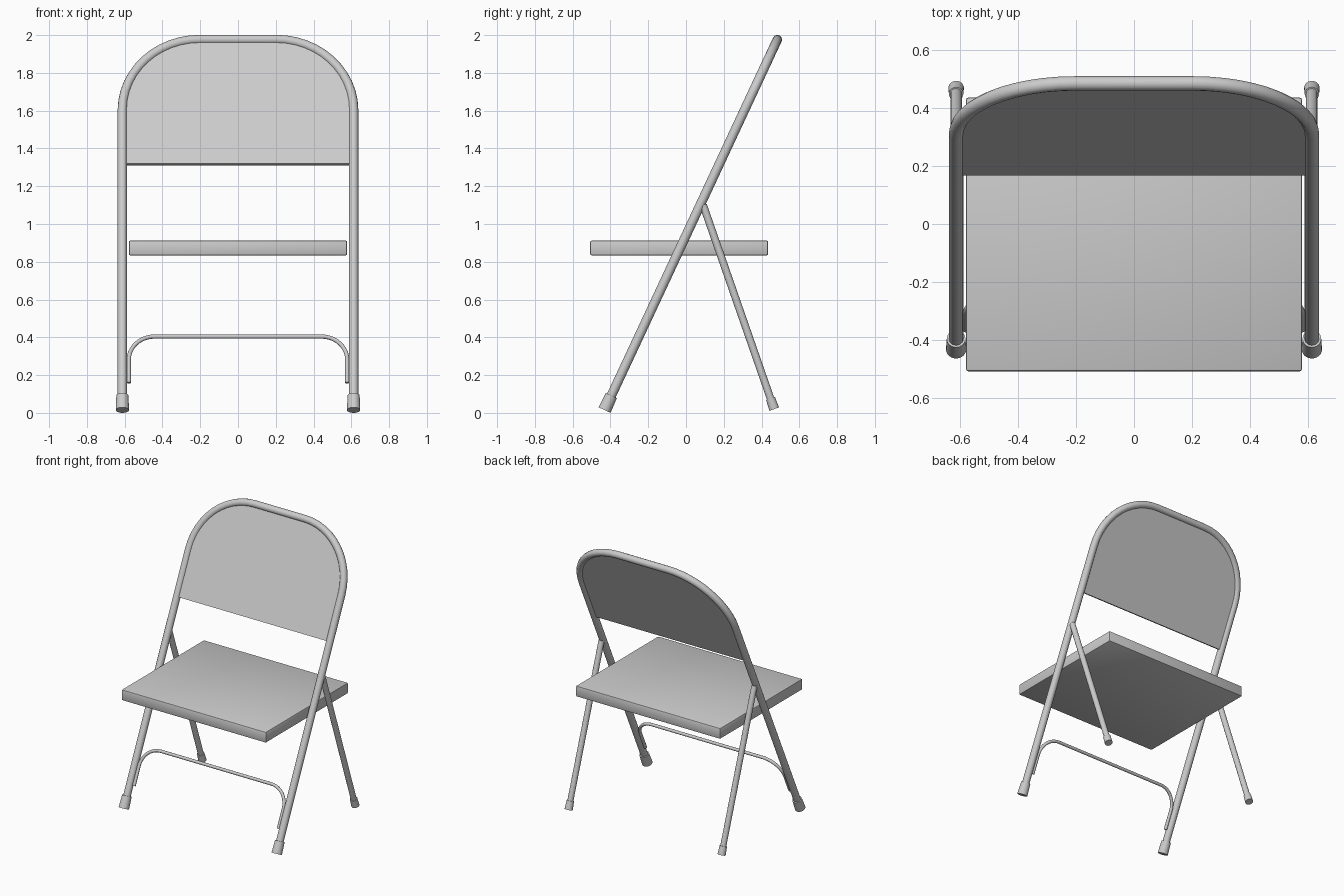
import bpy
import bmesh
from math import sin, cos, pi, radians
from mathutils import Matrix, Vector

cube = bpy.data.objects.get("Cube")
if cube:
    bpy.data.objects.remove(cube, do_unlink=True)

# Painted metal, used on every part
paint = bpy.data.materials.new("light_grey")
paint.use_nodes = True
grey = (0.6, 0.6, 0.6, 1)
paint.diffuse_color = grey
paint.node_tree.nodes["Principled BSDF"].inputs["Base Color"].default_value = grey

# Leaning plane shared by the frame, backrest and stretcher
TILT = radians(25)
LEAN = Matrix.Translation((0, -0.431, 0.015)) @ Matrix.Rotation(-TILT, 4, 'X')
SIDE = 0.612      # half width between tube centres
TOP = 2.164       # frame length along the lean
BEND = 0.41       # radius of the top bends


def along(z):
    """Distance up the leaning plane for a given height."""
    return (z - 0.015) / cos(TILT)


def finish(obj, smooth=True):
    obj.data.materials.clear()
    obj.data.materials.append(paint)
    if smooth:
        bpy.ops.object.select_all(action='DESELECT')
        obj.select_set(True)
        bpy.context.view_layer.objects.active = obj
        bpy.ops.object.shade_smooth_by_angle(angle=radians(40))
    return obj


def mesh_object(name, bm):
    bmesh.ops.recalc_face_normals(bm, faces=bm.faces[:])
    mesh = bpy.data.meshes.new(name)
    bm.to_mesh(mesh)
    bm.free()
    obj = bpy.data.objects.new(name, mesh)
    bpy.context.collection.objects.link(obj)
    return obj


def arch(half, bottom, top, bend, steps=12):
    """Upside-down U in the leaning plane, from left foot to right foot."""
    left = [(half, bottom)]
    for i in range(steps + 1):
        a = pi / 2 * i / steps
        left.append((half - bend + bend * cos(a), top - bend + bend * sin(a)))
    outline = left + [(-x, v) for x, v in reversed(left)]
    return [LEAN @ Vector((x, 0, v)) for x, v in outline]


def tube(name, points, radius):
    curve = bpy.data.curves.new(name, 'CURVE')
    curve.dimensions = '3D'
    curve.bevel_depth = radius
    curve.bevel_resolution = 4
    curve.use_fill_caps = True
    spline = curve.splines.new('POLY')
    spline.points.add(len(points) - 1)
    for p, co in zip(spline.points, points):
        p.co = (*co, 1)
    obj = bpy.data.objects.new(name, curve)
    bpy.context.collection.objects.link(obj)
    bpy.ops.object.select_all(action='DESELECT')
    obj.select_set(True)
    bpy.context.view_layer.objects.active = obj
    bpy.ops.object.convert(target='MESH')
    return finish(bpy.context.view_layer.objects.active)


def foot_cap(name, base, tip, length, radius):
    """Slightly tapered sleeve at the bottom of a leg."""
    axis = (tip - base).normalized()
    bm = bmesh.new()
    bmesh.ops.create_cone(bm, cap_ends=True, segments=24, radius1=radius,
                          radius2=radius * 0.92, depth=length)
    turn = axis.to_track_quat('Z', 'Y').to_matrix().to_4x4()
    bm.transform(Matrix.Translation(base + axis * length / 2) @ turn)
    finish(mesh_object(name, bm))


# Bent tube frame and thin stretcher between the front legs
tube("main_frame", arch(SIDE, 0.01, TOP, BEND), 0.025)
tube("front_stretcher", arch(0.578, along(0.16), along(0.404), 0.135), 0.011)

# Backrest sheet filling the arch
bm = bmesh.new()
rim = arch(SIDE - 0.005, along(1.315), TOP - 0.005, BEND - 0.005)
face = bm.faces.new([bm.verts.new(p) for p in rim])
normal = LEAN.to_3x3() @ Vector((0, 1, 0))
thickness = 0.02
bmesh.ops.translate(bm, verts=bm.verts[:], vec=-normal * thickness / 2)
extruded = bmesh.ops.extrude_face_region(bm, geom=[face], use_keep_orig=True)
moved = [g for g in extruded["geom"] if isinstance(g, bmesh.types.BMVert)]
bmesh.ops.translate(bm, verts=moved, vec=normal * thickness)
finish(mesh_object("backrest", bm))

# Seat slab with softened edges
bm = bmesh.new()
bmesh.ops.create_cube(bm, size=1)
bm.transform(Matrix.Translation((0, -0.036, 0.873))
             @ Matrix.Diagonal((1.156, 0.942, 0.078, 1)))
bmesh.ops.bevel(bm, geom=bm.edges[:], offset=0.008, segments=2,
                profile=0.5, affect='EDGES')
finish(mesh_object("seat", bm))

# Rear legs and foot caps on both sides
for side, sign in (("left", 1), ("right", -1)):
    x = sign * SIDE
    base = Vector((x, 0.467, 0.02))
    pivot = Vector((x, 0.091, 1.1))
    tube(side + "_rear_leg", [base.lerp(pivot, 0.01), pivot], 0.02)
    foot_cap(side + "_rear_cap", base, pivot, 0.06, 0.027)
    foot_cap(side + "_front_cap", LEAN @ Vector((x, 0, 0)),
             LEAN @ Vector((x, 0, 1)), 0.085, 0.035)
